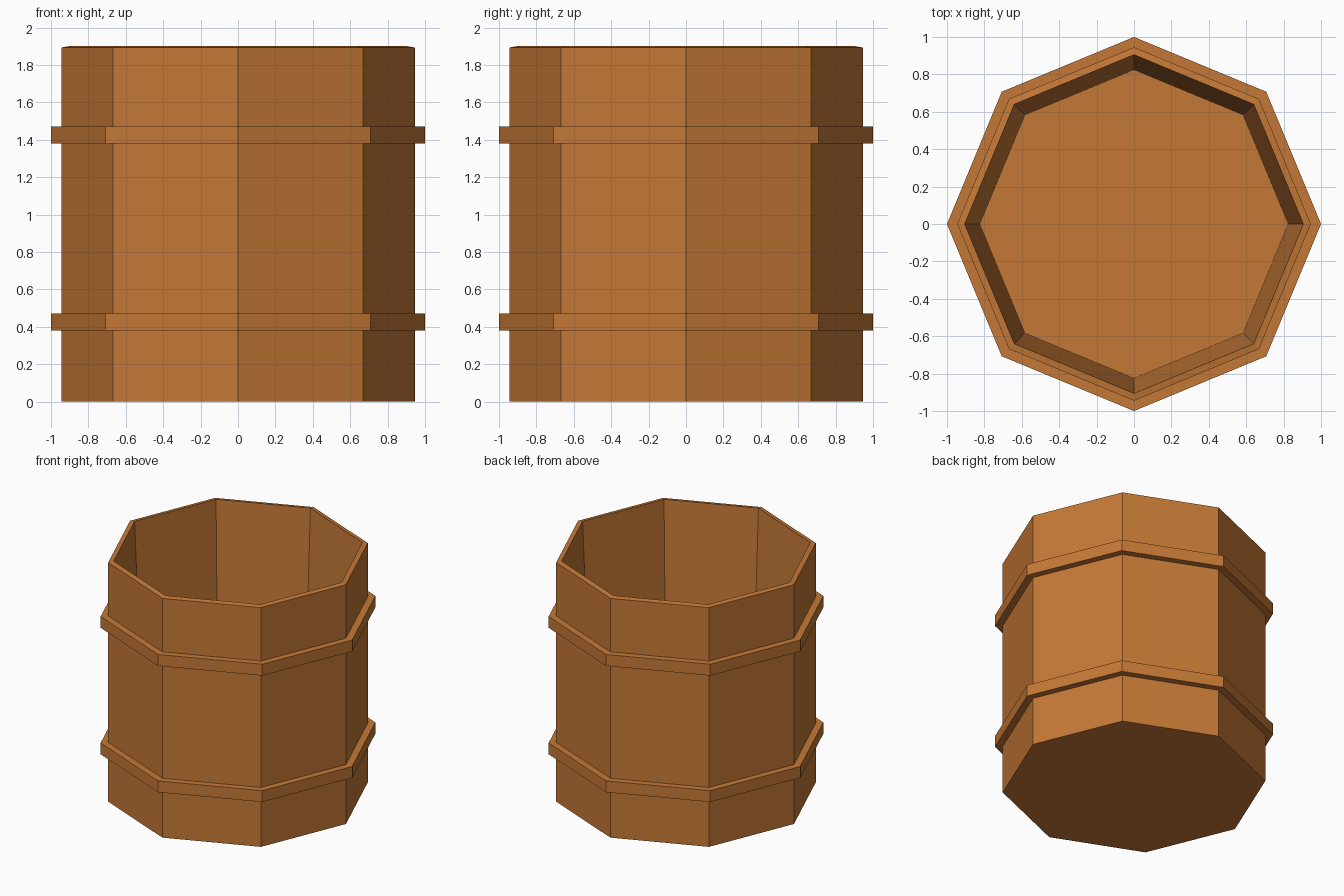
import bpy, bmesh
from math import cos, sin, tau

if "Cube" in bpy.data.objects:
    bpy.data.objects.remove(bpy.data.objects["Cube"])

SIDES = 8

wood = bpy.data.materials.new("wood")
wood.diffuse_color = (0.56, 0.19, 0.037, 1)
wood.use_nodes = True
wood.node_tree.nodes["Principled BSDF"].inputs["Base Color"].default_value = wood.diffuse_color


def lathe(name, profile, closed):
    """Spin an (r, z) profile into an octagonal solid, capping open ends."""
    bm = bmesh.new()
    rings = [[bm.verts.new((r * cos(tau * i / SIDES), r * sin(tau * i / SIDES), z))
              for i in range(SIDES)] for r, z in profile]
    pairs = list(zip(rings, rings[1:]))
    if closed:
        pairs.append((rings[-1], rings[0]))
    else:
        bm.faces.new(rings[0][::-1])
        bm.faces.new(rings[-1])
    for a, b in pairs:
        for i in range(SIDES):
            j = (i + 1) % SIDES
            bm.faces.new((a[i], a[j], b[j], b[i]))
    bmesh.ops.recalc_face_normals(bm, faces=bm.faces)
    mesh = bpy.data.meshes.new(name)
    bm.to_mesh(mesh)
    bm.free()
    mesh.materials.append(wood)
    obj = bpy.data.objects.new(name, mesh)
    bpy.context.collection.objects.link(obj)
    return obj


# Barrel body: outer wall, slightly sloped rim, tapering inside, inner floor
lathe("barrel_body", [(0.945, 0), (0.945, 1.893), (0.905, 1.9), (0.825, 0.12)], False)

# Two hoops around the body
for name, z in (("lower_hoop", 0.38), ("upper_hoop", 1.38)):
    lathe(name, [(0.94, z), (1.0, z), (1.0, z + 0.09), (0.94, z + 0.09)], True)
